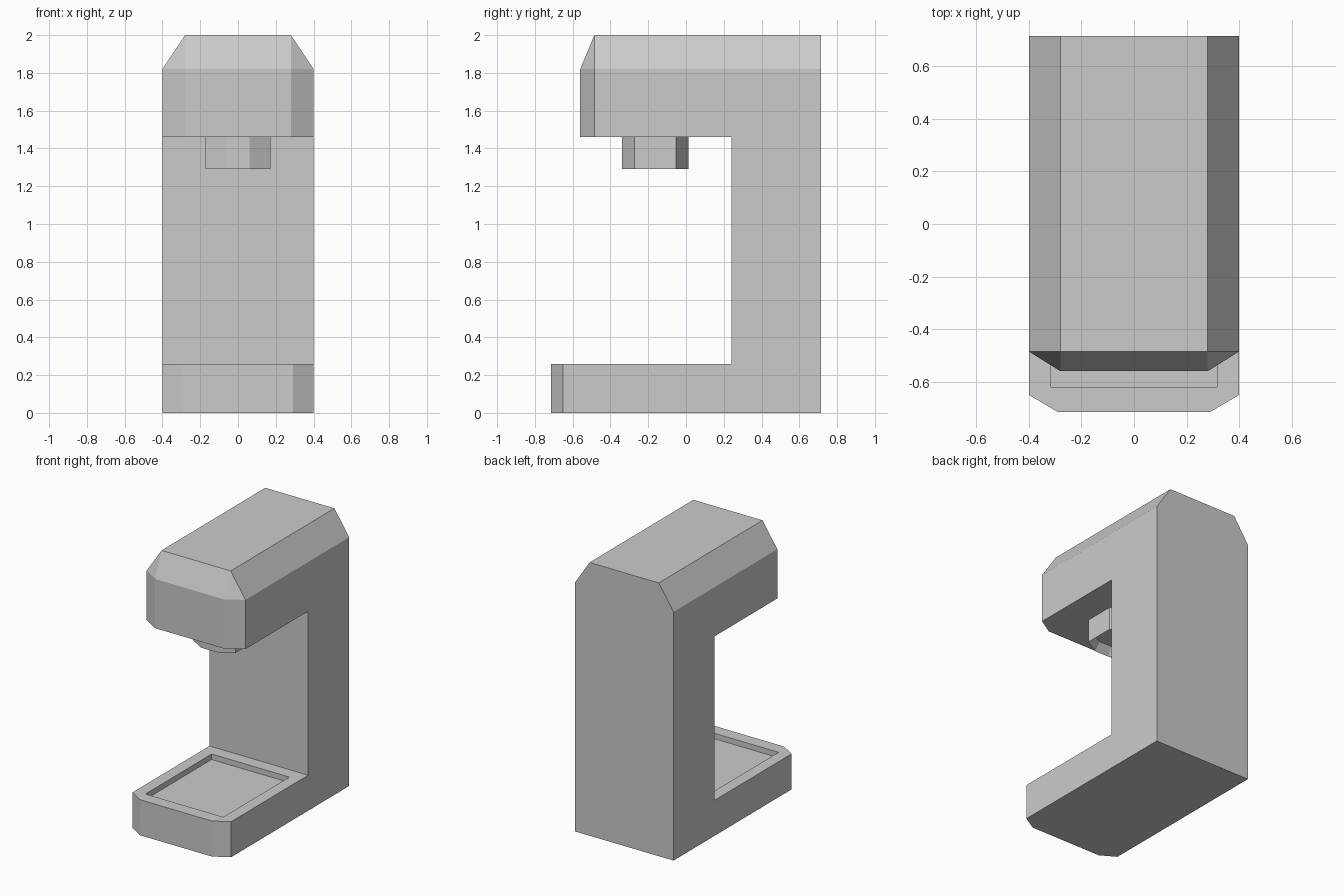
import bpy
import bmesh

cube = bpy.data.objects.get("Cube")
if cube:
    bpy.data.objects.remove(cube, do_unlink=True)

# Single plain casing colour
GREY = (0.6, 0.6, 0.6, 1.0)
casing = bpy.data.materials.new("casing grey")
casing.use_nodes = True
casing.diffuse_color = GREY
casing.node_tree.nodes["Principled BSDF"].inputs["Base Color"].default_value = GREY


def make_object(name, bm):
    bmesh.ops.recalc_face_normals(bm, faces=bm.faces)
    mesh = bpy.data.meshes.new(name)
    bm.to_mesh(mesh)
    bm.free()
    mesh.materials.append(casing)
    obj = bpy.data.objects.new(name, mesh)
    bpy.context.collection.objects.link(obj)
    return obj


# Machine body: C-shaped side profile lofted across the width.
# Each point is (inner x, inner y, inner z, outer y, outer z).
HALF = 0.4
profile = [
    (0.29, 0.715, 0.0, 0.715, 0.0),
    (0.29, -0.715, 0.0, -0.65, 0.0),
    (0.29, -0.715, 0.26, -0.65, 0.26),
    (0.28, 0.24, 0.26, 0.24, 0.26),
    (0.28, 0.24, 1.46, 0.24, 1.46),
    (0.28, -0.56, 1.46, -0.485, 1.46),
    (0.28, -0.56, 1.82, -0.485, 1.82),
    (0.28, -0.485, 2.0, -0.485, 1.82),
    (0.28, 0.715, 2.0, 0.715, 1.82),
]
bm = bmesh.new()
sections = []
for side, outer in ((-1, True), (-1, False), (1, False), (1, True)):
    sections.append([
        bm.verts.new((side * HALF, oy, oz) if outer else (side * x, y, z))
        for x, y, z, oy, oz in profile])
count = len(profile)
for a, b in zip(sections, sections[1:]):
    for i in range(count):
        j = (i + 1) % count
        bm.faces.new((a[i], a[j], b[j], b[i]))
bm.faces.new(sections[0])
bm.faces.new(sections[-1])
bmesh.ops.remove_doubles(bm, verts=bm.verts, dist=0.0005)
bmesh.ops.recalc_face_normals(bm, faces=bm.faces)
bmesh.ops.dissolve_limit(bm, angle_limit=0.01, verts=bm.verts, edges=bm.edges)
body = make_object("machine_body", bm)

# Drip tray recess cut into the base
bm = bmesh.new()
bmesh.ops.create_cube(bm, size=1.0)
bmesh.ops.scale(bm, vec=(0.63, 0.765, 0.14), verts=bm.verts)
bmesh.ops.translate(bm, vec=(0, -0.2375, 0.29), verts=bm.verts)
cutter = make_object("tray_cutter", bm)
cutter.hide_render = True
cut = body.modifiers.new("drip_tray", "BOOLEAN")
cut.operation = "DIFFERENCE"
cut.solver = "EXACT"
cut.object = cutter
bpy.context.view_layer.objects.active = body
bpy.ops.object.modifier_apply(modifier=cut.name)
bpy.data.objects.remove(cutter, do_unlink=True)

# Brew head: chamfered block with a hollow underside
bm = bmesh.new()
corners = [(0.06, -0.175), (0.172, -0.11), (0.172, 0.11), (0.06, 0.175)]
outline = corners + [(-x, -y) for x, y in corners]
bottom = bm.faces.new([bm.verts.new((x, y - 0.163, 1.29)) for x, y in outline])
walls = bmesh.ops.extrude_face_region(bm, geom=[bottom], use_keep_orig=True)
top = [v for v in walls["geom"] if isinstance(v, bmesh.types.BMVert)]
bmesh.ops.translate(bm, vec=(0, 0, 0.17), verts=top)
bmesh.ops.recalc_face_normals(bm, faces=bm.faces)
bm.normal_update()
bottom = min(bm.faces, key=lambda f: f.calc_center_median().z)
bmesh.ops.inset_individual(bm, faces=[bottom], thickness=0.04)
bmesh.ops.translate(bm, vec=(0, 0, 0.06), verts=bottom.verts)
make_object("brew_head", bm)
